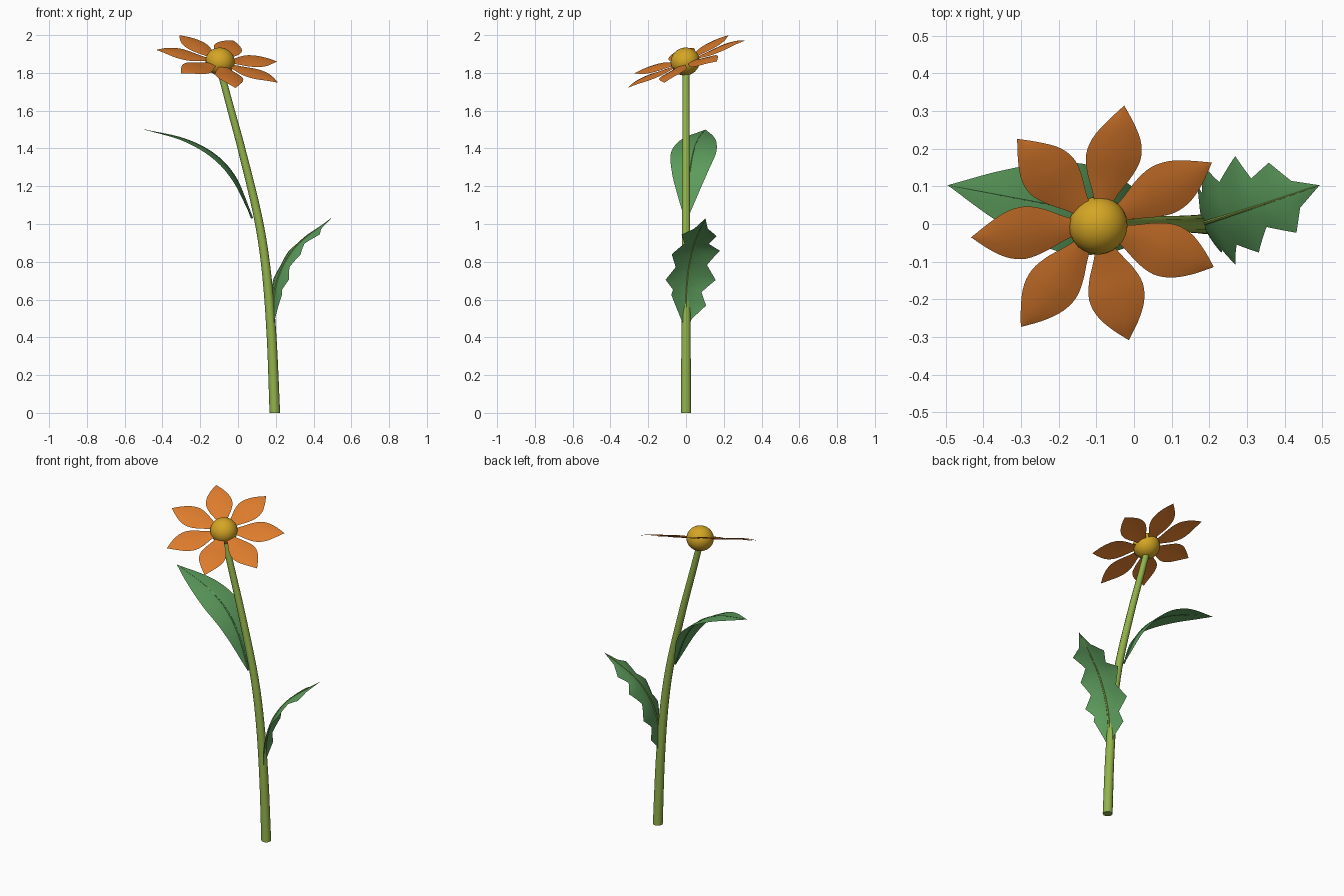
import bpy, bmesh, math
from mathutils import Vector, Matrix

if "Cube" in bpy.data.objects:
    bpy.data.objects.remove(bpy.data.objects["Cube"])


def material(name, color):
    m = bpy.data.materials.new(name)
    m.diffuse_color = (*color, 1)
    m.use_nodes = True
    m.node_tree.nodes["Principled BSDF"].inputs["Base Color"].default_value = m.diffuse_color
    return m


ORANGE = material("petal orange", (0.72, 0.20, 0.026))
YELLOW = material("centre yellow", (0.66, 0.38, 0.018))
STEM = material("stem green", (0.29, 0.45, 0.07))
LEAF = material("leaf green", (0.107, 0.33, 0.107))


def finish(name, bm, mat, normals=False):
    bmesh.ops.remove_doubles(bm, verts=bm.verts, dist=0.0003)
    if normals:
        bmesh.ops.recalc_face_normals(bm, faces=bm.faces)
    for f in bm.faces:
        f.smooth = True
    mesh = bpy.data.meshes.new(name)
    bm.to_mesh(mesh)
    bm.free()
    mesh.materials.append(mat)
    ob = bpy.data.objects.new(name, mesh)
    bpy.context.collection.objects.link(ob)
    bpy.ops.object.select_all(action='DESELECT')
    ob.select_set(True)
    bpy.context.view_layer.objects.active = ob
    bpy.ops.object.shade_smooth_by_angle(angle=math.radians(40))
    return ob


def spline(points, n):
    """Smooth curve through the points, resampled at n + 1 even steps."""
    p = [Vector(q) for q in points]
    p = [2 * p[0] - p[1]] + p + [2 * p[-1] - p[-2]]
    fine = []
    for a, b, c, d in zip(p, p[1:], p[2:], p[3:]):
        for k in range(20):
            t = k / 20
            fine.append(0.5 * (2 * b + (c - a) * t + (2 * a - 5 * b + 4 * c - d) * t * t
                               + (3 * b - a - 3 * c + d) * t ** 3))
    fine.append(p[-2])
    dist = [0]
    for a, b in zip(fine, fine[1:]):
        dist.append(dist[-1] + (b - a).length)
    out, j = [], 0
    for i in range(n + 1):
        s = dist[-1] * i / n
        while j < len(fine) - 2 and dist[j + 1] < s:
            j += 1
        out.append(fine[j].lerp(fine[j + 1], (s - dist[j]) / (dist[j + 1] - dist[j])))
    return out


def width_at(profile, t):
    for (a, u), (b, v) in zip(profile, profile[1:]):
        if t <= b + 1e-6:
            return u + (v - u) * (t - a) / (b - a)
    return profile[-1][1]


def tube(name, path, r0, r1, sides, mat):
    bm = bmesh.new()
    rings = []
    for i, p in enumerate(path):
        d = path[min(i + 1, len(path) - 1)] - path[max(i - 1, 0)]
        if i == 0 and p.z < 0.01:
            d = Vector((0, 0, 1))
        side = d.cross(Vector((0, 1, 0))).normalized()
        up = side.cross(d).normalized()
        r = r0 + (r1 - r0) * i / (len(path) - 1)
        rings.append([bm.verts.new(p + r * (math.cos(a) * side + math.sin(a) * up))
                      for a in (2 * math.pi * k / sides for k in range(sides))])
    for a, b in zip(rings, rings[1:]):
        for k in range(sides):
            bm.faces.new((a[k], a[k - 1], b[k - 1], b[k]))
    bm.faces.new(rings[0])
    bm.faces.new(rings[-1])
    return finish(name, bm, mat, True)


def blade(name, path, left, right, camber, mat):
    """Thin sheet along a midrib; left and right are (position, half width)."""
    bm = bmesh.new()
    across = Vector((0, 0, 1)).cross(path[-1] - path[0]).normalized()
    n, rows = len(path) - 1, []
    for i, p in enumerate(path):
        d = path[min(i + 1, n)] - path[max(i - 1, 0)]
        up = d.cross(across).normalized()
        row = []
        for s in (1, 0.5, 0, -0.5, -1):
            w = width_at(left if s > 0 else right, i / n) * abs(s)
            off = across * math.copysign(w, s) - up * camber * w * abs(s)
            row.append(bm.verts.new(p + off))
        rows.append(row)
    for a, b in zip(rows, rows[1:]):
        for k in range(4):
            bm.faces.new((a[k], a[k + 1], b[k + 1], b[k]))
    return finish(name, bm, mat)


def smooth_profile(points):
    return [(v.x, max(v.y, 0)) for v in spline([(t, w, 0) for t, w in points], 40)]


# Stem
stem_path = spline([(0.195, 0, 0), (0.178, 0, 0.4), (0.15, 0, 0.75), (0.105, 0, 1.04),
                    (0.018, 0, 1.4), (-0.036, 0, 1.6), (-0.095, 0, 1.82)], 28)
tube("stem", stem_path, 0.028, 0.018, 10, STEM)

# Flower head: tilted ring of seven petals around a ball
hub = Vector((-0.095, -0.004, 1.86))
tilt = Vector((0, 0, 1)).rotation_difference(Vector((0.22, -0.4, 1))).to_matrix().to_4x4()
petal_width = smooth_profile([(0, 0.018), (0.15, 0.036), (0.33, 0.062), (0.5, 0.075),
                              (0.67, 0.066), (0.84, 0.037), (1, 0)])
for i in range(7):
    petal_path = spline([(0.05, 0, 0), (0.13, 0, 0.004), (0.21, 0, 0.010),
                         (0.29, 0, 0.009), (0.345, 0, 0)], 20)
    petal = blade(f"petal_{i + 1}", petal_path, petal_width, petal_width, 0.1, ORANGE)
    turn = Matrix.Rotation(math.radians(29) + 2 * math.pi * i / 7, 4, 'Z')
    petal.data.transform(Matrix.Translation(hub) @ tilt @ turn)

bm = bmesh.new()
bmesh.ops.create_uvsphere(bm, u_segments=24, v_segments=16, radius=0.078)
bm.transform(Matrix.Translation(hub) @ tilt @ Matrix.Diagonal((1, 1, 0.94, 1)))
finish("flower_centre", bm, YELLOW)

# Smooth upper leaf
upper_path = spline([(0.075, 0, 1.03), (-0.01, 0.014, 1.235), (-0.12, 0.034, 1.365),
                     (-0.28, 0.063, 1.45), (-0.495, 0.103, 1.5)], 40)
upper_width = smooth_profile([(0, 0.008), (0.15, 0.05), (0.33, 0.094), (0.52, 0.121),
                              (0.68, 0.105), (0.83, 0.064), (1, 0)])
blade("upper_leaf", upper_path, upper_width, upper_width, 0.08, LEAF)
tube("upper_leaf_rib", upper_path, 0.006, 0.001, 6, LEAF)

# Toothed lower leaf
lower_path = spline([(0.18, 0, 0.44), (0.187, 0.002, 0.58), (0.205, 0.008, 0.69),
                     (0.25, 0.022, 0.8), (0.33, 0.048, 0.905), (0.493, 0.103, 1.03)], 50)
teeth_left = [(0, 0.006), (0.08, 0.03), (0.18, 0.105), (0.28, 0.078), (0.38, 0.148),
              (0.5, 0.092), (0.64, 0.145), (0.7, 0.075), (0.8, 0.1), (0.88, 0.035), (1, 0)]
teeth_right = [(0, 0.006), (0.08, 0.03), (0.26, 0.09), (0.3, 0.082), (0.38, 0.13),
               (0.48, 0.08), (0.6, 0.118), (0.7, 0.06), (0.82, 0.1), (0.88, 0.04), (1, 0)]
blade("lower_leaf", lower_path, teeth_left, teeth_right, 0.15, LEAF)
tube("lower_leaf_rib", lower_path, 0.008, 0.001, 6, STEM)
